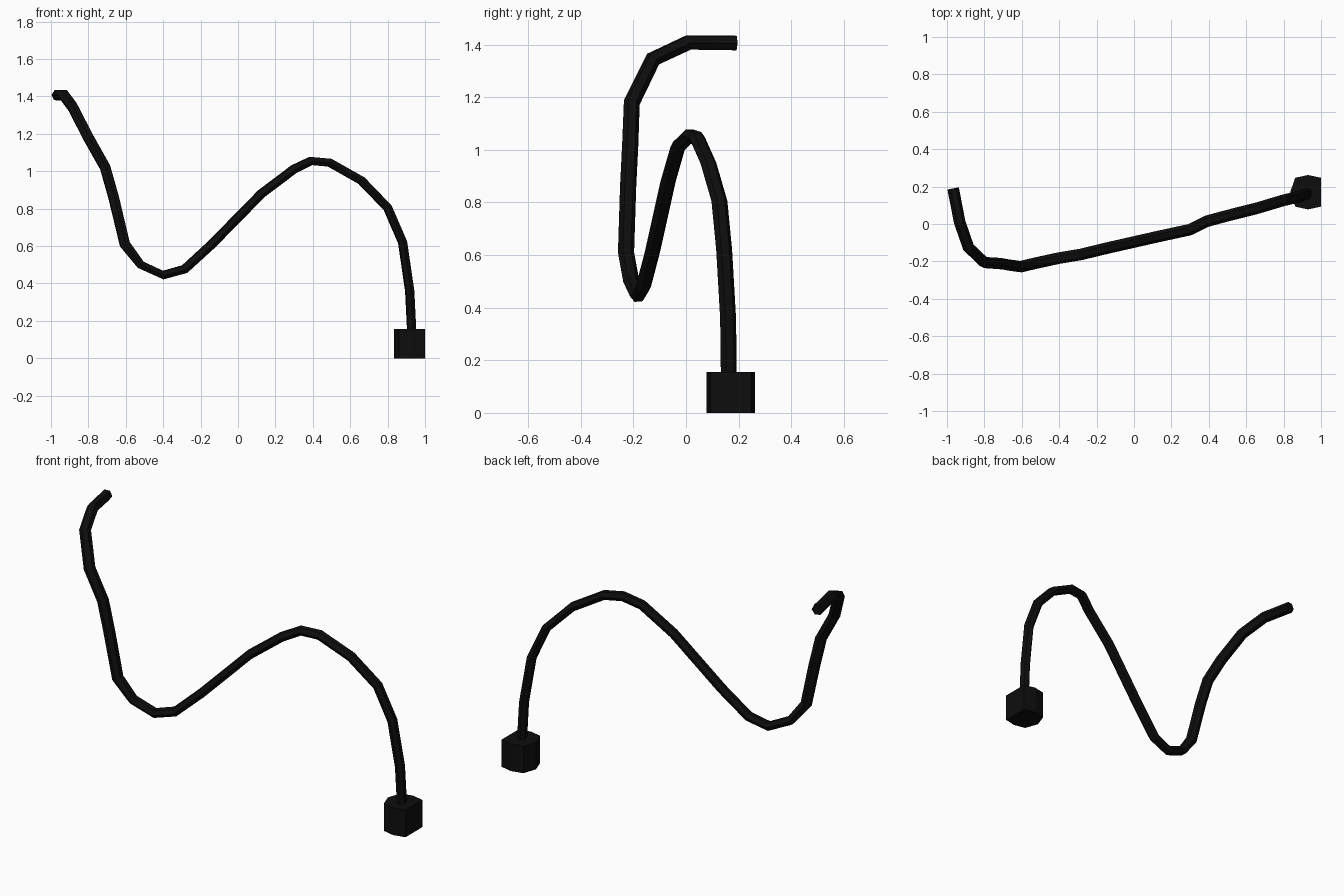
import bpy, bmesh, math
from mathutils import Vector

if "Cube" in bpy.data.objects:
    bpy.data.objects.remove(bpy.data.objects["Cube"])

black = bpy.data.materials.new("matte black")
black.diffuse_color = (0.004, 0.004, 0.004, 1)
black.use_nodes = True
black.node_tree.nodes["Principled BSDF"].inputs["Base Color"].default_value = black.diffuse_color


def make_object(name, bm):
    bmesh.ops.recalc_face_normals(bm, faces=bm.faces)
    mesh = bpy.data.meshes.new(name)
    bm.to_mesh(mesh)
    bm.free()
    mesh.materials.append(black)
    obj = bpy.data.objects.new(name, mesh)
    bpy.context.collection.objects.link(obj)
    return obj


# Cable: flattened six-sided section swept along a path from plug to free end
PATH = [(.93, .163, .12), (.918, .16, .36), (.88, .145, .62), (.80, .127, .805),
        (.66, .085, .95), (.49, .042, 1.046), (.39, .015, 1.055), (.30, -.03, 1.012),
        (.125, -.068, .88), (-.14, -.128, .61), (-.285, -.163, .477), (-.40, -.182, .445),
        (-.52, -.208, .50), (-.605, -.228, .61), (-.665, -.22, .86), (-.71, -.212, 1.02),
        (-.80, -.206, 1.18), (-.885, -.125, 1.345), (-.932, .01, 1.408), (-.967, .19, 1.406)]
points = [Vector(p) for p in PATH]
bm = bmesh.new()
rings = []
side = Vector((-.22, .97, 0))
for i, p in enumerate(points):
    before = (p - points[max(i - 1, 0)]).normalized()
    after = (points[min(i + 1, len(points) - 1)] - p).normalized()
    tangent = (before + after).normalized()
    side = (side - tangent * side.dot(tangent)).normalized()
    up = tangent.cross(side)
    half_height = .022 if i < 13 else .027   # a little fuller near the free end
    ring = []
    for k in range(6):
        a = k * math.tau / 6
        offset = side * .031 * math.cos(a) + up * half_height * math.sin(a) / math.sin(math.pi / 3)
        ring.append(bm.verts.new(p + offset))
    rings.append(ring)
for a, b in zip(rings, rings[1:]):
    for k in range(6):
        n = (k + 1) % 6
        bm.faces.new((a[k], a[n], b[n], b[k]))
bm.faces.new(rings[0])
bm.faces.new(rings[-1])
make_object("cable", bm)

# Plug: block with slightly bowed sides
OUTLINE = [(.835, .17), (.862, .093), (.93, .078), (1, .093),
           (1, .247), (.93, .262), (.862, .247)]
bm = bmesh.new()
base = bm.faces.new([bm.verts.new((x, y, 0)) for x, y in OUTLINE])
top = bmesh.ops.extrude_face_region(bm, geom=[base], use_keep_orig=True)["geom"]
bmesh.ops.translate(bm, vec=(0, 0, .156),
                    verts=[v for v in top if isinstance(v, bmesh.types.BMVert)])
make_object("plug", bm)
